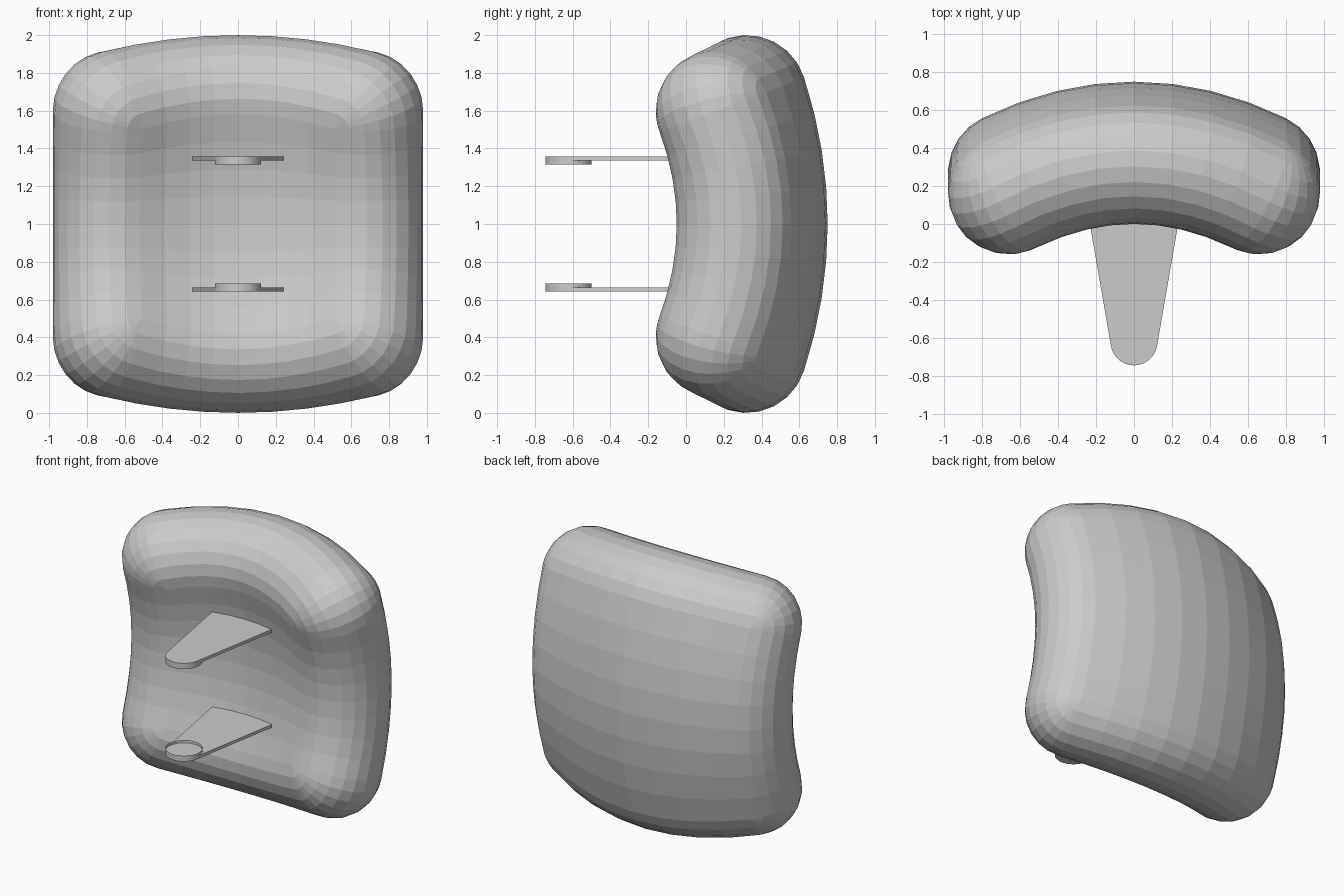
import bpy, bmesh, math
from mathutils import Vector

if "Cube" in bpy.data.objects:
    bpy.data.objects.remove(bpy.data.objects["Cube"])

R = 0.32     # half thickness of the padded slab
N = 8        # divisions of the slab along each side
ARC = 6      # divisions of each corner
HALF = 12    # divisions of the rounded rim


def finish(bm, name):
    bmesh.ops.remove_doubles(bm, verts=bm.verts, dist=0.0005)
    bmesh.ops.recalc_face_normals(bm, faces=bm.faces)
    me = bpy.data.meshes.new(name)
    bm.to_mesh(me)
    bm.free()
    ob = bpy.data.objects.new(name, me)
    bpy.context.collection.objects.link(ob)
    return ob


def mid(u, v):
    """Doubly curved middle surface of the pad, u and v in -1..1"""
    return Vector((0.66 * u, 0.43 - 0.16 * u * u - 0.11 * v * v,
                   1 + v * (0.68 - 0.08 * u * u)))


def frame(u, v):
    tu = Vector((0.66, -0.32 * u, -0.16 * u * v)).normalized()
    tv = Vector((0, -0.22 * v, 0.68 - 0.08 * u * u)).normalized()
    return tu, tv, tv.cross(tu).normalized()


# curved pad: front and back sheets joined by a rounded rim
bm = bmesh.new()
steps = [-1 + 2 * i / N for i in range(N + 1)]
for side in (-1, 1):
    g = [[bm.verts.new(mid(u, v) + frame(u, v)[2] * R * side) for u in steps] for v in steps]
    for j in range(N):
        for i in range(N):
            bm.faces.new((g[j][i], g[j][i + 1], g[j + 1][i + 1], g[j + 1][i]))


def outward(u, v, edge):
    """In-surface direction square to one of the four edges"""
    tu, tv, n = frame(u, v)
    d = n.cross(tv if edge % 2 == 0 else tu).normalized()
    ref = (tu, tv, -tu, -tv)[edge]
    return d if d.dot(ref) > 0 else -d


rim = []     # (centre, outward direction, normal) around the outline
for e in range(4):
    for i, t in enumerate(steps):
        u, v = ((1, t), (-t, 1), (-1, -t), (t, -1))[e]
        rim.append((mid(u, v), outward(u, v, e), frame(u, v)[2]))
    a, b = outward(u, v, e), outward(u, v, (e + 1) % 4)
    for k in range(1, ARC):
        rim.append((mid(u, v), a.slerp(b, k / ARC), frame(u, v)[2]))
rings = []
for k in range(HALF + 1):
    p = -math.pi / 2 + math.pi * k / HALF
    rings.append([bm.verts.new(c + R * (math.cos(p) * d + math.sin(p) * n)) for c, d, n in rim])
for k in range(HALF):
    for i in range(len(rim)):
        j = (i + 1) % len(rim)
        bm.faces.new((rings[k][i], rings[k][j], rings[k + 1][j], rings[k + 1][i]))
finish(bm, "curved_pad")


# two tapered hinge plates with a short open collar at the tip
TIP_Y, TIP_R = -0.622, 0.123


def hinge(name, s):
    bm = bmesh.new()
    a0 = math.radians(10)
    outline = [(-0.25, 0.10), (0, 0.13), (0.25, 0.10)]
    for i in range(17):
        a = a0 - (math.pi + 2 * a0 - 4 * a0) * i / 16 - 2 * a0
        outline.append((TIP_R * math.cos(a), TIP_Y + TIP_R * math.sin(a)))
    f = bm.faces.new([bm.verts.new((x, y, 1 + s * 0.358)) for x, y in outline])
    ext = bmesh.ops.extrude_face_region(bm, geom=[f])
    for v in ext["geom"]:
        if isinstance(v, bmesh.types.BMVert):
            v.co.z -= s * 0.022
    finish(bm, name + "_plate")

    bm = bmesh.new()
    loops = [[bm.verts.new((TIP_R * math.cos(i * math.pi / 16),
                            TIP_Y + TIP_R * math.sin(i * math.pi / 16), 1 + s * z))
              for i in range(32)] for z in (0.345, 0.316)]
    for i in range(32):
        j = (i + 1) % 32
        bm.faces.new((loops[0][i], loops[0][j], loops[1][j], loops[1][i]))
    finish(bm, name + "_collar")


hinge("upper_hinge", 1)
hinge("lower_hinge", -1)
